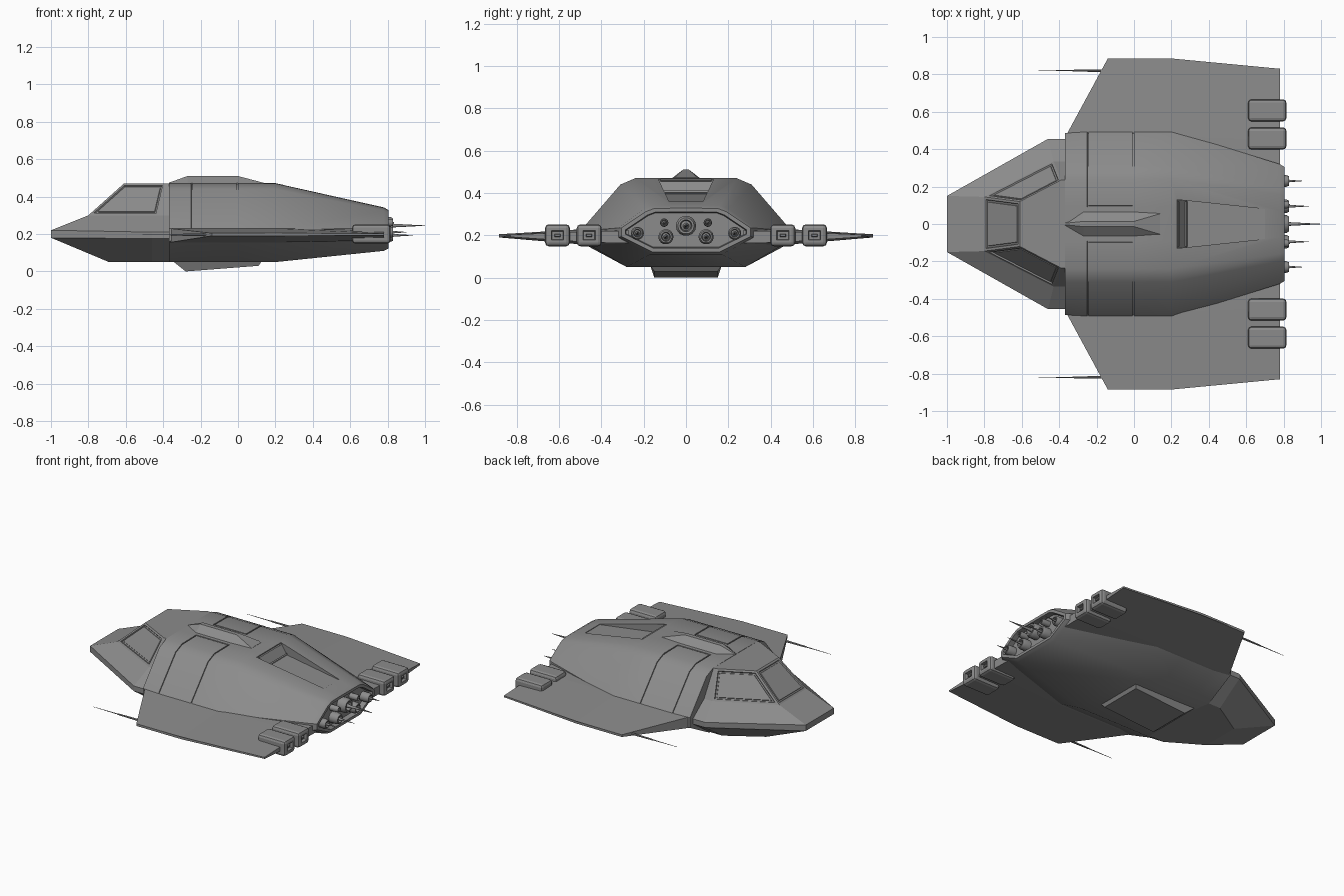
import bpy, bmesh, math
from mathutils import Vector

if "Cube" in bpy.data.objects:
    bpy.data.objects.remove(bpy.data.objects["Cube"])

grey = bpy.data.materials.new("hull grey")
grey.diffuse_color = (0.26, 0.26, 0.26, 1)
grey.use_nodes = True
grey.node_tree.nodes["Principled BSDF"].inputs["Base Color"].default_value = grey.diffuse_color


def finish(bm, name, smooth=0, mirror=False):
    """Turn a bmesh into a named object, optionally mirrored across y."""
    bmesh.ops.recalc_face_normals(bm, faces=bm.faces)
    me = bpy.data.meshes.new(name)
    bm.to_mesh(me)
    bm.free()
    me.materials.append(grey)
    ob = bpy.data.objects.new(name, me)
    bpy.context.collection.objects.link(ob)
    if mirror:
        ob.modifiers.new("mirror", 'MIRROR').use_axis = (False, True, False)
    if smooth:
        shade(ob, smooth)
    return ob


def shade(ob, angle):
    bpy.ops.object.select_all(action='DESELECT')
    ob.select_set(True)
    bpy.context.view_layer.objects.active = ob
    bpy.ops.object.shade_smooth_by_angle(angle=math.radians(angle))


def loft(rings):
    """Skin closed rings of equal length and cap both ends."""
    bm = bmesh.new()
    vs = [[bm.verts.new(p) for p in r] for r in rings]
    n = len(vs[0])
    for a, b in zip(vs, vs[1:]):
        for i in range(n):
            bm.faces.new((a[i], a[(i + 1) % n], b[(i + 1) % n], b[i]))
    bm.faces.new(vs[0])
    bm.faces.new(vs[-1])
    bmesh.ops.recalc_face_normals(bm, faces=bm.faces)
    bm.normal_update()
    return bm


def section(x, half):
    """Symmetric cross-section at x from its (y, z) half."""
    return [(x, y, z) for y, z in half] + [(x, -y, z) for y, z in reversed(half)]


def inset(bm, faces, steps):
    for t, d in steps:
        bmesh.ops.inset_individual(bm, faces=faces, thickness=t, depth=d, use_even_offset=True)


# Main hull
mid = [(0.09, 0.472), (0.24, 0.47), (0.31, 0.44), (0.5, 0.22), (0.5, 0.18), (0.28, 0.05)]
front = [(0.09, 0.472), (0.24, 0.47), (0.31, 0.44), (0.485, 0.23), (0.485, 0.16), (0.28, 0.05)]
rear = [(0.07, 0.342), (0.16, 0.34), (0.2, 0.325), (0.32, 0.235), (0.32, 0.19), (0.17, 0.11)]
end = [(0.07, 0.328), (0.15, 0.327), (0.19, 0.312), (0.305, 0.235), (0.305, 0.195), (0.16, 0.122)]
bm = loft([section(-0.37, front), section(-0.25, mid), section(0, mid), section(0.2, mid),
           section(0.78, rear), section(0.805, end)])
# grooved side panels
panel = [f for f in bm.faces if -0.25 < f.calc_center_median().x < 0
         and f.calc_center_median().z > 0.25 and abs(f.calc_center_median().y) > 0.1]
for t, d in ((0.001, -0.006), (0.006, 0), (0.001, 0.006)):
    bmesh.ops.inset_region(bm, faces=panel, thickness=t, depth=d, use_even_offset=True)
# recessed engine bay
bay = max(bm.faces, key=lambda f: f.calc_center_median().x)
inset(bm, [bay], ((0.018, 0), (0.004, -0.035)))
hull = finish(bm, "hull")

# Scoop cut into the rear deck
cutter = finish(loft([[(x, w, z), (x, w, 0.56), (x, -w, 0.56), (x, -w, z)] for x, w, z in
                      ((0.23, 0.13, 0.462), (0.28, 0.125, 0.395), (0.70, 0.08, 0.356))]), "scoop_cutter")
cutter.hide_render = True
cut = hull.modifiers.new("scoop", 'BOOLEAN')
cut.operation, cut.object, cut.solver = 'DIFFERENCE', cutter, 'EXACT'
bpy.context.view_layer.objects.active = hull
bpy.ops.object.modifier_apply(modifier="scoop")
bpy.data.objects.remove(cutter)
shade(hull, 33)

# Scoop intake frame: thin bars around the sloping rear-facing wall
for name, pts in (("scoop_frame_top", ((0.232, 0.12, 0.462), (0.238, 0.12, 0.454))),
                  ("scoop_frame_bottom", ((0.274, 0.12, 0.406), (0.28, 0.12, 0.398)))):
    rings = [[(x, s * y, z) for x, y, z in pts] + [(x + 0.006, s * y, z + 0.005) for x, y, z in reversed(pts)]
             for s in (1, -1)]
    finish(loft(rings), name)


# Cockpit, stacked from belly to roof
def level(half):
    return half + [(x, -y, z) for x, y, z in reversed(half)]


bm = loft([level(h) for h in (
    [(-0.69, 0.13, 0.05), (-0.46, 0.27, 0.05), (-0.35, 0.27, 0.05)],
    [(-1, 0.15, 0.18), (-0.46, 0.455, 0.175), (-0.35, 0.455, 0.175)],
    [(-1, 0.15, 0.22), (-0.46, 0.455, 0.21), (-0.35, 0.455, 0.21)],
    [(-0.8, 0.145, 0.30), (-0.43, 0.335, 0.30), (-0.35, 0.335, 0.30)],
    [(-0.61, 0.12, 0.47), (-0.39, 0.235, 0.47), (-0.35, 0.235, 0.47)])])
# recessed windows on the three forward canopy faces
glass = [f for f in bm.faces if 0.36 < f.calc_center_median().z < 0.41
         and -0.75 < f.calc_center_median().x < -0.5]
inset(bm, glass, ((0.013, 0), (0.003, -0.008), (0.008, 0), (0.002, 0.004)))
finish(bm, "cockpit")


# Wings
def rib(y, lead, y_aft, lo, hi):
    m = (lo + hi) / 2
    return [(lead, y, lo), (lead, y, hi), (0.2, y, hi), (0.78, y_aft, m + (hi - m) * 0.7),
            (0.78, y_aft, m - (m - lo) * 0.7), (0.2, y, lo)]


finish(loft([rib(0.27, -0.34, 0.27, 0.15, 0.235), rib(0.47, -0.365, 0.45, 0.155, 0.23),
             rib(0.885, -0.14, 0.83, 0.19, 0.205)]), "wing", mirror=True)

# Wing-mounted engine pods
for i, y in enumerate((0.4575, 0.6075)):
    bm = bmesh.new()
    bmesh.ops.create_cube(bm, size=1)
    for v in bm.verts:
        v.co = Vector((0.7125 + v.co.x * 0.205, y + v.co.y * 0.118, 0.2 + v.co.z * 0.104))
    bmesh.ops.bevel(bm, geom=bm.edges[:], offset=0.018, segments=2, profile=0.5, affect='EDGES')
    bm.normal_update()
    back = max(bm.faces, key=lambda f: f.calc_center_median().x)
    inset(bm, [back], ((0.012, 0), (0.003, -0.02), (0.012, 0), (0.002, 0.012)))
    finish(bm, f"engine_pod_{i + 1}", mirror=True)


# Turned parts: nozzles and guns
def lathe(name, y, z, profile, sides=14, mirror=False):
    finish(loft([[(x, y + r * math.cos(math.tau * k / sides), z + r * math.sin(math.tau * k / sides))
                  for k in range(sides)] for x, r in profile]), name, 35, mirror)


for name, y, z, r, tip in (("main", 0, 0.245, 0.048, 1.0), ("lower", 0.095, 0.193, 0.036, 0.935),
                           ("outer", 0.23, 0.21, 0.031, 0.90), ("upper", 0.103, 0.26, 0.02, 0.835)):
    lathe(name + "_nozzle", y, z, [(0.75, r), (0.815, r), (0.83, r * 0.8), (0.83, r * 0.6),
                                   (0.805, r * 0.5), (0.81, r * 0.3), (0.835, r * 0.2), (tip, 0.001)],
          mirror=y > 0)
lathe("wing_gun", 0.82, 0.196, [(-0.51, 0.001), (-0.33, 0.003), (-0.32, 0.005), (-0.10, 0.008)], 8, True)

# Dorsal spine
finish(loft([[(x, w, 0.46), (x, t, z), (x, -t, z), (x, -w, 0.46)] for x, w, t, z in
             ((-0.37, 0.012, 0.004, 0.474), (-0.27, 0.08, 0.014, 0.51),
              (0, 0.08, 0.014, 0.51), (0.14, 0.07, 0.055, 0.473))]), "dorsal_spine")

# Belly hatch
finish(loft([[(x, 0.17, 0.06), (x2, 0.15, z), (x2, -0.15, z), (x, -0.17, 0.06)] for x, x2, z in
             ((-0.355, -0.28, 0.0), (0.13, 0.11, 0.03))]), "belly_hatch")
